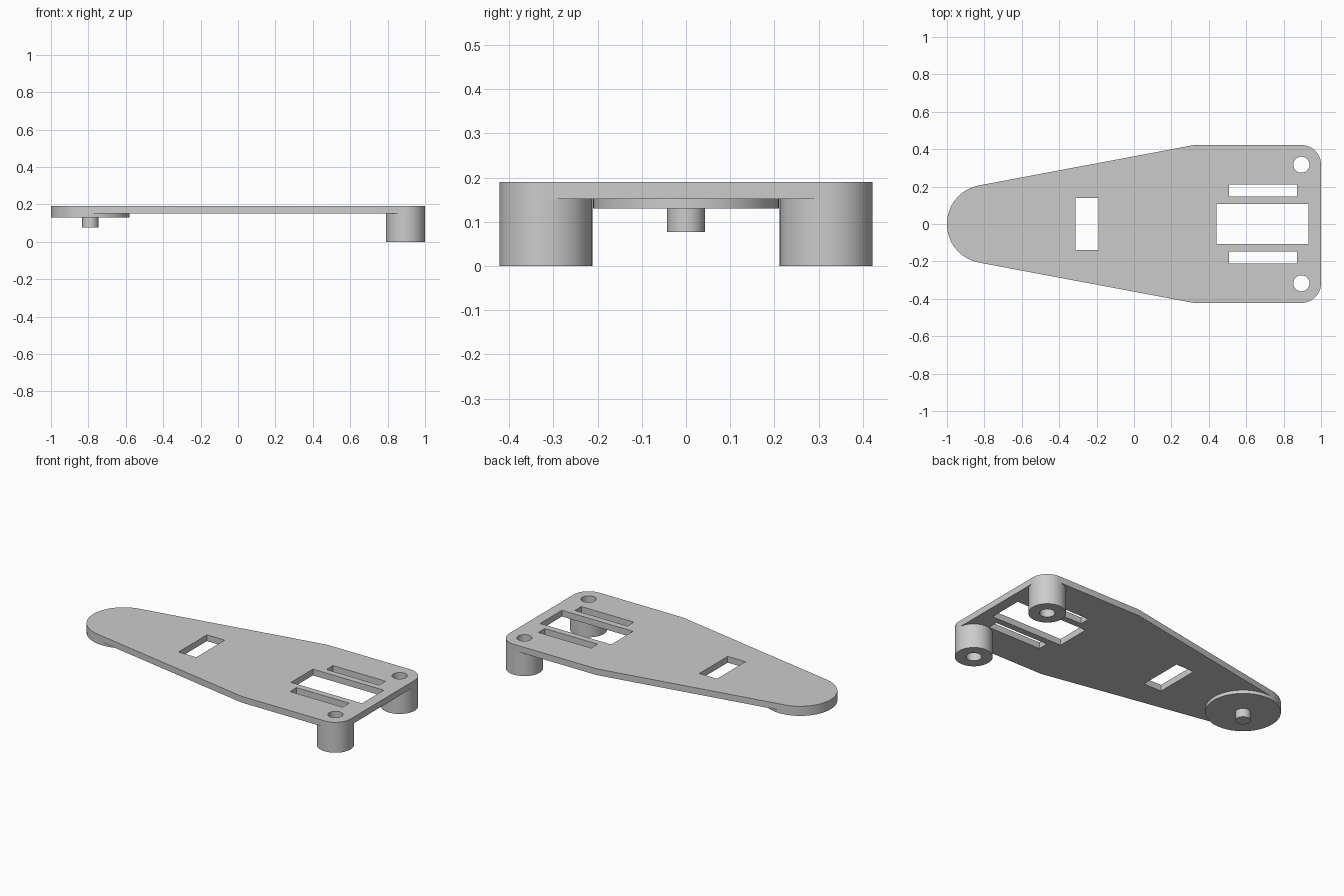
import bpy, bmesh
from math import sin, cos, pi, radians
from mathutils import Vector

default = bpy.data.objects.get("Cube")
if default:
    bpy.data.objects.remove(default)

grey = bpy.data.materials.new("plain grey")
grey.use_nodes = True
COLOUR = (0.6, 0.6, 0.6, 1)
grey.diffuse_color = COLOUR
grey.node_tree.nodes["Principled BSDF"].inputs["Base Color"].default_value = COLOUR

TOP, UNDER = 0.19, 0.151          # plate faces
NOSE_X, NOSE_R = -0.79, 0.21      # rounded end
LEG_X, LEG_Y, LEG_R = 0.895, 0.317, 0.105
BORE_R = 0.043
SIDE_Y = LEG_Y + LEG_R


def arc(cx, cy, r, start, end, steps):
    angles = [radians(start + (end - start) * i / steps) for i in range(steps + 1)]
    return [(cx + r * cos(a), cy + r * sin(a)) for a in angles]


def circle(cx, cy, r, steps=64):
    return arc(cx, cy, r, 0, 360, steps)[:-1]


def rect(x0, x1, y0, y1):
    return [(x0, y0), (x1, y0), (x1, y1), (x0, y1)]


def slab(name, loops, z0, z1):
    """Extrude an outline (first loop) with holes (other loops) from z0 to z1."""
    bm = bmesh.new()
    edges = []
    for loop in loops:
        verts = [bm.verts.new((x, y, z0)) for x, y in loop]
        edges += [bm.edges.new((v, verts[i - 1])) for i, v in enumerate(verts)]
    bmesh.ops.triangle_fill(bm, edges=edges, use_beauty=True)
    grown = bmesh.ops.extrude_face_region(bm, geom=bm.faces[:], use_keep_orig=True)
    moved = [g for g in grown["geom"] if isinstance(g, bmesh.types.BMVert)]
    bmesh.ops.translate(bm, verts=moved, vec=Vector((0, 0, z1 - z0)))
    bmesh.ops.recalc_face_normals(bm, faces=bm.faces[:])
    mesh = bpy.data.meshes.new(name)
    bm.to_mesh(mesh)
    bm.free()
    mesh.materials.append(grey)
    obj = bpy.data.objects.new(name, mesh)
    bpy.context.collection.objects.link(obj)
    bpy.ops.object.select_all(action="DESELECT")
    obj.select_set(True)
    bpy.context.view_layer.objects.active = obj
    bpy.ops.object.shade_smooth_by_angle(angle=radians(30))
    return obj


# Tapered plate with rounded nose and rounded rear corners
outline = arc(NOSE_X, 0, NOSE_R, 100.6, 259.4, 40)
outline += [(0.32, -SIDE_Y)]
outline += arc(LEG_X, -LEG_Y, LEG_R, -90, 0, 16)
outline += arc(LEG_X, LEG_Y, LEG_R, 0, 90, 16)
outline += [(0.32, SIDE_Y)]

# Openings: small window, large window, two slots, two bores
holes = [rect(-0.313, -0.19, -0.14, 0.14), rect(0.442, 0.933, -0.108, 0.108)]
for s in (-1, 1):
    holes.append(rect(0.508, 0.872, s * 0.148, s * 0.212))
    holes.append(circle(LEG_X, s * LEG_Y, BORE_R))
slab("base_plate", [outline] + holes, UNDER, TOP)

# Hollow legs under the rear corners
for side, s in (("right", -1), ("left", 1)):
    slab(side + "_leg", [circle(LEG_X, s * LEG_Y, LEG_R), circle(LEG_X, s * LEG_Y, BORE_R)],
         0, UNDER)

# Nose disc and its pivot pin
slab("nose_disc", [circle(NOSE_X, 0, NOSE_R, 96)], 0.13, UNDER)
slab("pivot_pin", [circle(NOSE_X, 0, BORE_R)], 0.077, 0.13)
